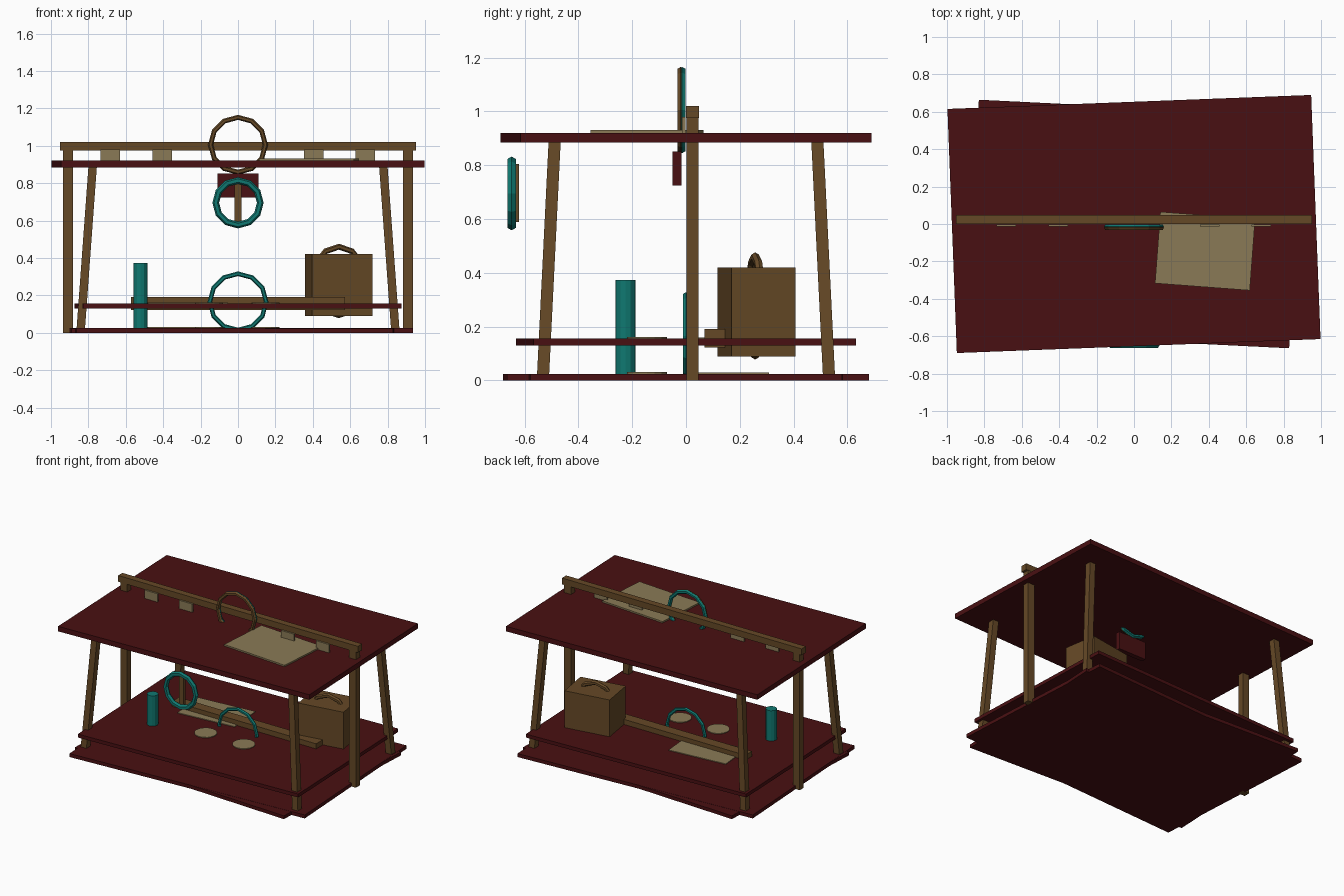
import bpy, bmesh
from math import radians, pi
from mathutils import Matrix, Vector

if "Cube" in bpy.data.objects:
    bpy.data.objects.remove(bpy.data.objects["Cube"], do_unlink=True)


def material(name, rgb):
    m = bpy.data.materials.new(name)
    m.use_nodes = True
    m.diffuse_color = (*rgb, 1)
    m.node_tree.nodes["Principled BSDF"].inputs["Base Color"].default_value = (*rgb, 1)
    return m


RED = material("dark red", (0.066, 0.005, 0.006))
BROWN = material("wood brown", (0.130, 0.065, 0.019))
CREAM = material("cream", (0.255, 0.195, 0.093))
TEAL = material("teal", (0.005, 0.190, 0.165))


def finish(name, bm, mat):
    mesh = bpy.data.meshes.new(name)
    bmesh.ops.recalc_face_normals(bm, faces=bm.faces)
    bm.to_mesh(mesh)
    bm.free()
    mesh.materials.append(mat)
    ob = bpy.data.objects.new(name, mesh)
    bpy.context.collection.objects.link(ob)
    return ob


def box(name, mat, center, size, turn=0):
    bm = bmesh.new()
    bmesh.ops.create_cube(bm, size=1, matrix=Matrix.Diagonal((*size, 1)))
    ob = finish(name, bm, mat)
    ob.location = center
    ob.rotation_euler.z = radians(turn)
    return ob


def cylinder(name, mat, x, y, z0, z1, r, sides):
    bm = bmesh.new()
    bmesh.ops.create_cone(bm, cap_ends=True, segments=sides, radius1=r, radius2=r, depth=z1 - z0)
    ob = finish(name, bm, mat)
    ob.location = (x, y, (z0 + z1) / 2)


def ring(name, mat, center, outer, tube, squash=1, turn=0):
    # upright hoop: 12 sides around, six-sided tube
    bm = bmesh.new()
    profile = [bm.verts.new(Matrix.Rotation(i * pi / 3, 3, "Y") @ Vector((tube, 0, 0))
                            + Vector((outer - tube, 0, 0))) for i in range(6)]
    edges = [bm.edges.new((profile[i], profile[(i + 1) % 6])) for i in range(6)]
    bmesh.ops.spin(bm, geom=profile + edges, cent=(0, 0, 0), axis=(0, 0, 1),
                   angle=2 * pi, steps=12, use_merge=True)
    bmesh.ops.remove_doubles(bm, verts=bm.verts, dist=0.0005)
    bmesh.ops.transform(bm, verts=bm.verts,
                        matrix=Matrix.Diagonal((squash, 1, 1, 1)) @ Matrix.Rotation(pi / 2, 4, "X"))
    ob = finish(name, bm, mat)
    ob.location = center
    ob.rotation_euler.z = radians(turn)


def leg(name, bottom, top, half):
    bm = bmesh.new()
    bmesh.ops.create_cube(bm, size=2 * half)
    for v in bm.verts:
        x, y, z = top if v.co.z > 0 else bottom
        v.co = (v.co.x + x, v.co.y + y, z)
    finish(name, bm, BROWN)


# canopy and floor slabs, each slightly askew
box("canopy", RED, (0, 0, 0.902), (1.946, 1.306, 0.036), 2.2)
box("middle_floor", RED, (0, 0, 0.143), (1.706, 1.2, 0.025), 2.2)
box("base_floor", RED, (0, 0, 0.0125), (1.8, 1.26, 0.025), 3.3)
box("base_floor_crossed", RED, (0, 0, 0.012), (1.722, 1.246, 0.024), -2.8)

# splayed legs, centre posts and ridge beam
for sx, side in ((1, "left"), (-1, "right")):
    for sy, end in ((-1, "front"), (1, "back")):
        leg(f"{end}_{side}_leg", (sx * 0.842, sy * 0.532, 0.002),
            (sx * 0.777, sy * 0.488, 0.89), 0.0225)
    box(f"{side}_post", BROWN, (sx * 0.909, 0.0235, 0.49), (0.054, 0.045, 0.98))
box("ridge_beam", BROWN, (0, 0.024, 0.998), (1.905, 0.048, 0.045))

# paper tags hanging from the beam
for i, x in enumerate((-0.682, -0.406, 0.404, 0.68)):
    box(f"tag_{i + 1}", CREAM, (x, -0.008, 0.945), (0.104, 0.012, 0.07))

# sheet lying on the canopy
box("canopy_sheet", CREAM, (0.38, -0.145, 0.925), (0.508, 0.383, 0.012), -4.3)

# double hoop on the ridge, with the panel under the canopy
ring("ridge_hoop_front", BROWN, (0, -0.020, 1.005), 0.16, 0.0135)
ring("ridge_hoop_back", TEAL, (0, -0.014, 1.005), 0.16, 0.0135)
box("hanging_panel", RED, (0, -0.034, 0.788), (0.22, 0.033, 0.127))

# hoop with an upright bar at the front
ring("front_hoop", TEAL, (0, -0.648, 0.695), 0.137, 0.018)
box("front_hoop_bar", BROWN, (0, -0.632, 0.697), (0.036, 0.022, 0.215))

# things standing on the floor
ring("floor_hoop", TEAL, (0, 0, 0.165), 0.163, 0.0125)
cylinder("canister", TEAL, -0.521, -0.225, 0.02, 0.373, 0.037, 12)
box("bench_plank", BROWN, (0, 0.107, 0.157), (1.144, 0.075, 0.07))
box("chest", BROWN, (0.539, 0.262, 0.255), (0.327, 0.24, 0.33), 9.2)
ring("chest_handle", BROWN, (0.539, 0.257, 0.277), 0.199, 0.016, 0.8, 9.2)

# plates and mats on both floors
for level, z in (("middle", 0.157), ("base", 0.027)):
    for side, x in (("right", -0.155), ("left", 0.148)):
        cylinder(f"{level}_{side}_plate", CREAM, x, -0.145, z - 0.004, z + 0.004, 0.075, 16)
    box(f"{level}_mat", CREAM, (-0.28, 0.155, z), (0.43, 0.27, 0.007), 5)
